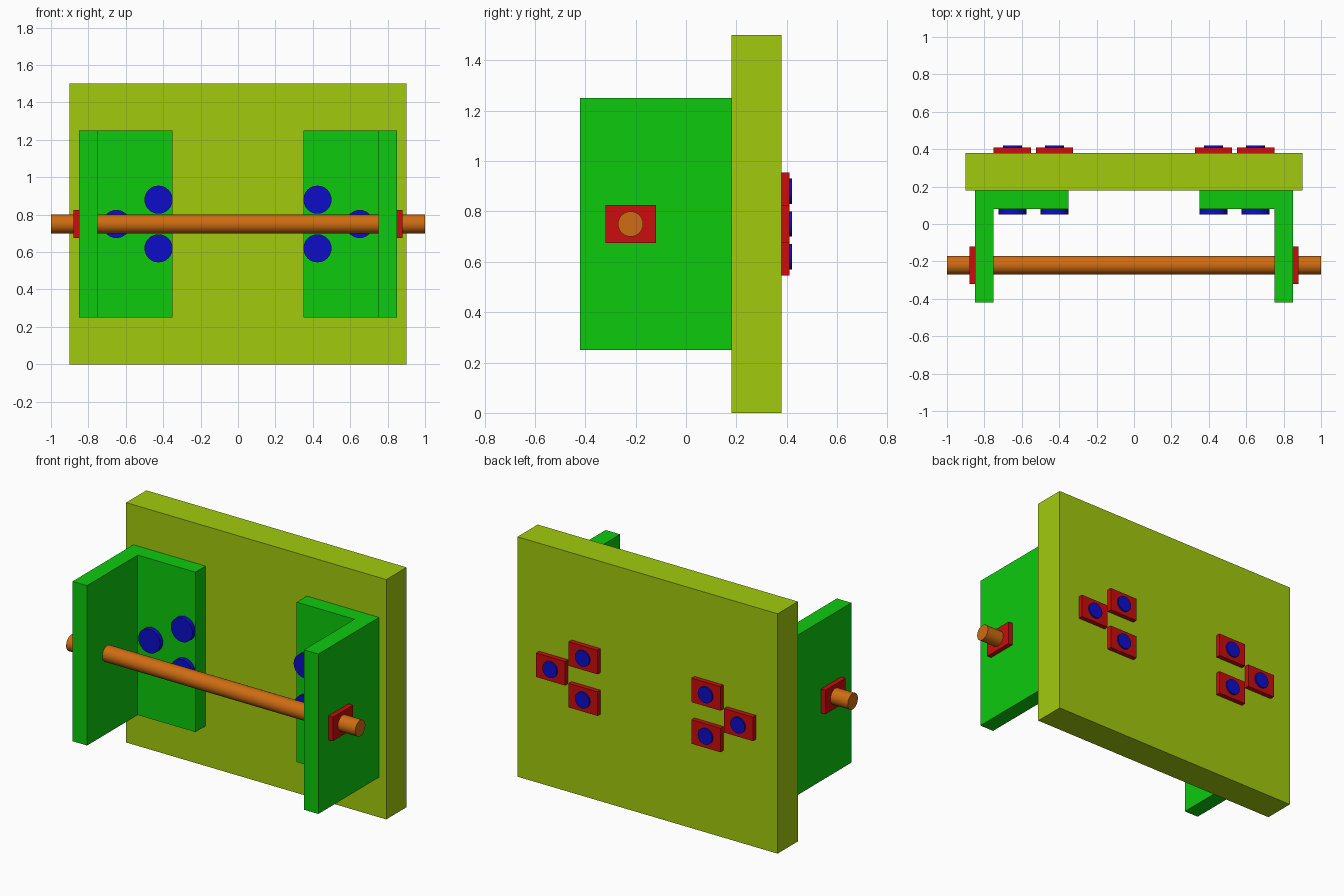
import bpy
import bmesh
import math
from mathutils import Matrix, Vector

cube = bpy.data.objects.get("Cube")
if cube:
    bpy.data.objects.remove(cube, do_unlink=True)


def make_material(name, rgb):
    mat = bpy.data.materials.new(name)
    mat.use_nodes = True
    color = (*rgb, 1)
    mat.diffuse_color = color
    mat.node_tree.nodes["Principled BSDF"].inputs["Base Color"].default_value = color
    return mat


olive = make_material("yellow_green", (0.36, 0.59, 0.004))
green = make_material("green", (0.004, 0.59, 0.004))
red = make_material("red", (0.59, 0.004, 0.004))
blue = make_material("blue", (0.004, 0.004, 0.59))
orange = make_material("orange", (0.62, 0.15, 0.006))


def finish(name, bm, mat):
    mesh = bpy.data.meshes.new(name)
    bmesh.ops.recalc_face_normals(bm, faces=bm.faces)
    bm.to_mesh(mesh)
    bm.free()
    mesh.materials.append(mat)
    obj = bpy.data.objects.new(name, mesh)
    bpy.context.collection.objects.link(obj)
    return obj


def box(name, center, size, mat):
    bm = bmesh.new()
    bmesh.ops.create_cube(bm, size=1, matrix=Matrix.Translation(center) @ Matrix.Diagonal((*size, 1)))
    return finish(name, bm, mat)


def add_cylinder(bm, start, end, radius):
    start, end = Vector(start), Vector(end)
    axis = end - start
    turn = axis.to_track_quat('Z', 'Y').to_matrix().to_4x4()
    bmesh.ops.create_cone(bm, cap_ends=True, segments=32, radius1=radius, radius2=radius,
                          depth=axis.length, matrix=Matrix.Translation((start + end) / 2) @ turn)


def smooth(obj):
    bpy.ops.object.select_all(action='DESELECT')
    obj.select_set(True)
    bpy.context.view_layer.objects.active = obj
    bpy.ops.object.shade_smooth_by_angle(angle=math.radians(30))


# Back board
box("back_board", (0, 0.28, 0.75), (1.8, 0.2, 1.5), olive)

# Cross rod
bm = bmesh.new()
add_cylinder(bm, (-1, -0.22, 0.75), (1, -0.22, 0.75), 0.05)
smooth(finish("cross_rod", bm, orange))

# Bracket outline seen from above, and bolt positions (x, z)
bracket_profile = [(0.35, 0.18), (0.35, 0.08), (0.75, 0.08),
                   (0.75, -0.42), (0.85, -0.42), (0.85, 0.18)]
bolt_spots = {"upper": (0.425, 0.88), "lower": (0.425, 0.62), "outer": (0.65, 0.75)}

for side, s in (("left", 1), ("right", -1)):
    # L-shaped bracket
    bm = bmesh.new()
    base = bm.faces.new([bm.verts.new((s * x, y, 0.25)) for x, y in bracket_profile])
    top = bmesh.ops.extrude_face_region(bm, geom=[base])["geom"]
    bmesh.ops.translate(bm, vec=(0, 0, 1), verts=[v for v in top if isinstance(v, bmesh.types.BMVert)])
    finish(side + "_bracket", bm, green)

    # Retaining plate on the rod
    box(side + "_rod_plate", (s * 0.865, -0.22, 0.75), (0.03, 0.2, 0.15), red)

    # Bolts with round heads in front and square nuts behind
    for spot, (x, z) in bolt_spots.items():
        bm = bmesh.new()
        add_cylinder(bm, (s * x, 0.05, z), (s * x, 0.08, z), 0.075)
        add_cylinder(bm, (s * x, 0.08, z), (s * x, 0.42, z), 0.05)
        smooth(finish(f"{side}_{spot}_bolt", bm, blue))
        box(f"{side}_{spot}_nut", (s * x, 0.395, z), (0.2, 0.03, 0.15), red)
